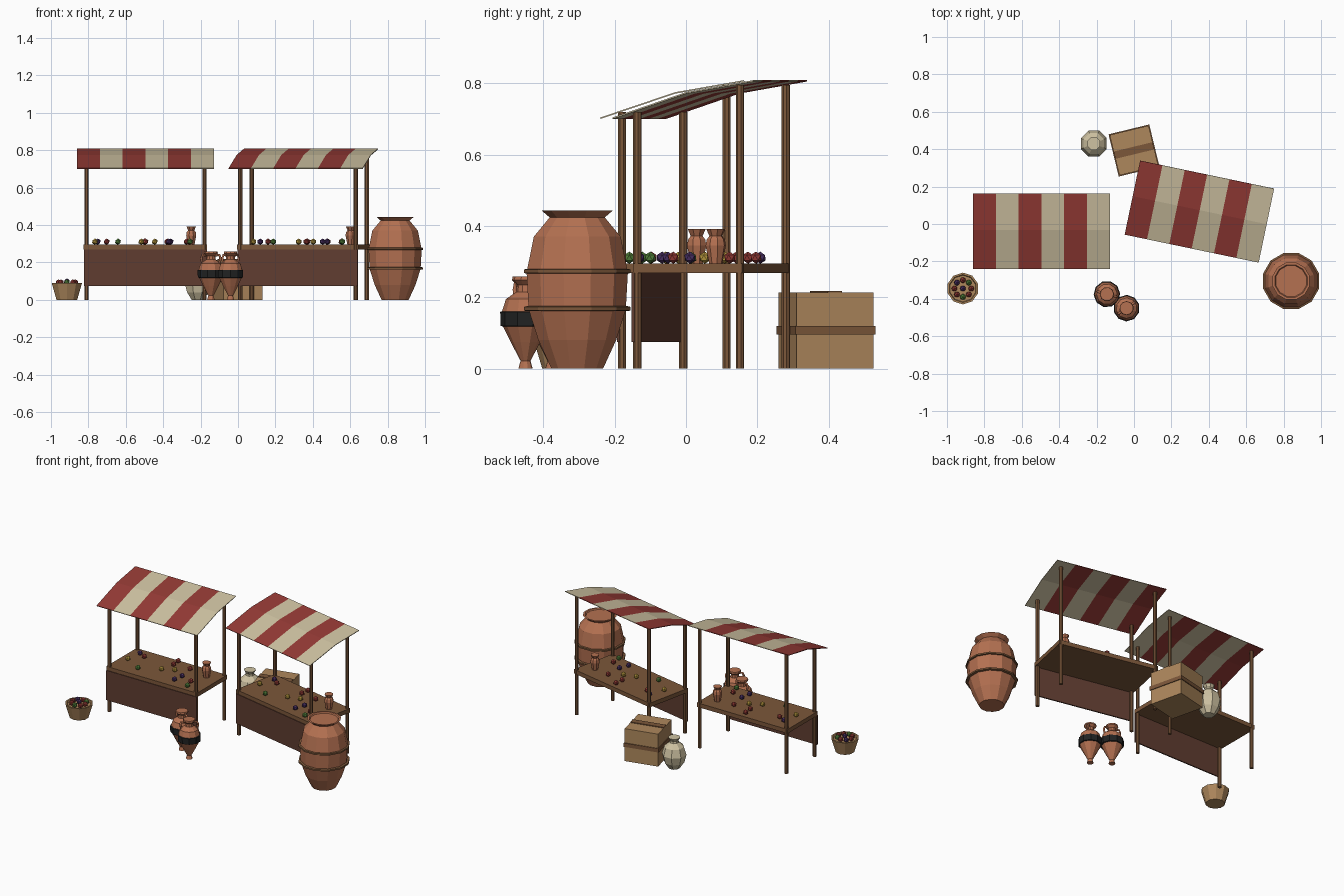
import bpy, bmesh, math
from mathutils import Matrix, Vector

if "Cube" in bpy.data.objects:
    bpy.data.objects.remove(bpy.data.objects["Cube"])


def mat(name, r, g, b):
    m = bpy.data.materials.new(name)
    m.diffuse_color = (r, g, b, 1)
    m.use_nodes = True
    m.node_tree.nodes["Principled BSDF"].inputs["Base Color"].default_value = m.diffuse_color
    return m


RED = mat("red", .30, .043, .036)
CREAM = mat("cream", .62, .54, .36)
CLAY = mat("terracotta", .46, .165, .083)
WOOD = mat("wood", .20, .095, .042)
CLOTH = mat("dark_cloth", .115, .046, .03)
TAN = mat("tan", .42, .243, .107)
BLACK = mat("black", .015, .016, .016)
YELLOW = mat("yellow", .50, .33, .05)
GREEN = mat("green", .09, .23, .045)
PURPLE = mat("purple", .07, .03, .13)


def finish(name, bm, mats, xf):
    me = bpy.data.meshes.new(name)
    bm.normal_update()
    bm.to_mesh(me)
    bm.free()
    for m in mats:
        me.materials.append(m)
    ob = bpy.data.objects.new(name, me)
    ob.matrix_world = xf
    bpy.context.collection.objects.link(ob)
    return ob


def place(x, y, deg=0.0):
    return Matrix.Translation((x, y, 0)) @ Matrix.Rotation(math.radians(deg), 4, 'Z')


def box(name, m, xf, x0, x1, y0, y1, z0, z1):
    bm = bmesh.new()
    bmesh.ops.create_cube(bm, size=1)
    for v in bm.verts:
        v.co = Vector(((x0 + x1) / 2 + v.co.x * (x1 - x0),
                       (y0 + y1) / 2 + v.co.y * (y1 - y0),
                       (z0 + z1) / 2 + v.co.z * (z1 - z0)))
    return finish(name, bm, [m], xf)


def lathe(name, m, xf, profile, sides, x=0.0, y=0.0):
    """Turned solid from (radius, z) pairs, capped at both ends."""
    bm = bmesh.new()
    rings = []
    for r, z in profile:
        rings.append([bm.verts.new((x + r * math.cos(math.tau * (i + .5) / sides),
                                    y + r * math.sin(math.tau * (i + .5) / sides), z))
                      for i in range(sides)])
    for a, b in zip(rings, rings[1:]):
        for i in range(sides):
            j = (i + 1) % sides
            bm.faces.new((a[i], a[j], b[j], b[i]))
    bm.faces.new(rings[0][::-1])
    bm.faces.new(rings[-1])
    return finish(name, bm, [m], xf)


def fruit(m, xf, x, y, z, r=.017):
    bm = bmesh.new()
    bmesh.ops.create_icosphere(bm, subdivisions=1, radius=r,
                               matrix=Matrix.Translation((x, y, z)))
    finish("fruit", bm, [m], xf)


def tube(name, m, xf, pts, r):
    cu = bpy.data.curves.new(name, 'CURVE')
    cu.dimensions = '3D'
    cu.bevel_depth = r
    cu.bevel_resolution = 0
    cu.use_fill_caps = True
    sp = cu.splines.new('POLY')
    sp.points.add(len(pts) - 1)
    for p, c in zip(sp.points, pts):
        p.co = (*c, 1)
    cu.materials.append(m)
    ob = bpy.data.objects.new(name, cu)
    ob.matrix_world = xf
    bpy.context.collection.objects.link(ob)


def awning(xf):
    """Bent sheet with six alternating stripes."""
    bm = bmesh.new()
    prof = [(-.204, .704), (.006, .775), (.2, .809)]
    grid = [[bm.verts.new((-.366 + .122 * i, y, z)) for y, z in prof] for i in range(7)]
    for i in range(6):
        for j in range(2):
            f = bm.faces.new((grid[i][j], grid[i + 1][j], grid[i + 1][j + 1], grid[i][j + 1]))
            f.material_index = i % 2
    ob = finish("awning", bm, [RED, CREAM], xf)
    mod = ob.modifiers.new("thickness", 'SOLIDIFY')
    mod.thickness = .004
    mod.offset = -1


GOODS = [(YELLOW, -.27, -.015), (PURPLE, -.255, .09), (RED, -.207, .065), (GREEN, -.147, -.086),
         (YELLOW, -.022, -.02), (RED, 0, .075), (YELLOW, .05, .016), (RED, -.005, .13),
         (PURPLE, .125, -.095), (PURPLE, .135, -.03), (RED, .116, .08), (GREEN, .238, -.122),
         (RED, .22, -.06)]


def stall(xf):
    awning(xf)
    for x in (-.315, .315):
        lathe("front_post", WOOD, xf, [(.012, 0), (.012, .72)], 8, x, -.143)
        lathe("back_post", WOOD, xf, [(.012, 0), (.012, .795)], 8, x, .151)
    box("table_top", WOOD, xf, -.33, .33, -.153, .16, .268, .295)
    box("front_cloth", CLOTH, xf, -.328, .328, -.157, -.149, .075, .27)
    for m, x, y in GOODS:
        fruit(m, xf, x, y, .311)
    lathe("table_jar", CLAY, xf, [(.019, .295), (.029, .345), (.026, .362), (.018, .372),
                                  (.027, .391)], 8, .245, .067)


stall(place(-.495, -.037))
stall(place(.35, .068, -11.8))

# Large storage jar with two bands
big = place(.84, -.305)
lathe("storage_jar", CLAY, big, [(.075, 0), (.113, .08), (.141, .165), (.147, .27), (.126, .37),
                                 (.08, .424), (.103, .443), (.09, .443), (.085, .436)], 12)
for z in (.168, .273):
    lathe("jar_band", WOOD, big, [(.146, z - .007), (.155, z - .005), (.155, z + .005),
                                  (.146, z + .007)], 12)

# Pair of two-handled jars
for x, y, a in ((-.145, -.375, -15), (-.04, -.45, 35)):
    xf = place(x, y, a)
    lathe("amphora", CLAY, xf, [(.02, 0), (.014, .022), (.042, .075), (.064, .12), (.066, .16),
                                (.055, .195), (.026, .215), (.024, .235), (.038, .248),
                                (.036, .258), (.025, .258)], 10)
    lathe("amphora_band", BLACK, xf, [(.063, .118), (.07, .12), (.071, .159), (.065, .161)], 10)
    for s in (-1, 1):
        tube("amphora_handle", CLAY, xf, [(s * .024, 0, .238), (s * .047, 0, .24),
                                          (s * .053, 0, .222), (s * .047, 0, .195)], .007)

# Fruit basket
bas = place(-.915, -.345)
lathe("basket", TAN, bas, [(.058, 0), (.085, .09), (.075, .09), (.071, .078)], 10)
ring = [RED, GREEN, RED, PURPLE, RED, RED, GREEN, RED]
for i, m in enumerate(ring):
    t = math.tau * i / 8
    fruit(m, bas, .045 * math.cos(t), .045 * math.sin(t), .093)
fruit(PURPLE, bas, 0, 0, .098)

# Strapped crate
cr = place(0, .393, 13.6)
box("crate", TAN, cr, -.107, .107, -.111, .111, 0, .213)
box("crate_strap", WOOD, cr, -.112, .112, -.116, .116, .095, .12)
box("crate_top_strip", WOOD, cr, -.107, .107, -.02, .02, .212, .218)

# Pale pot
lathe("pale_pot", CREAM, place(-.215, .43), [(.035, 0), (.062, .04), (.075, .09), (.06, .14),
                                             (.028, .168), (.026, .18), (.037, .2)], 8)
